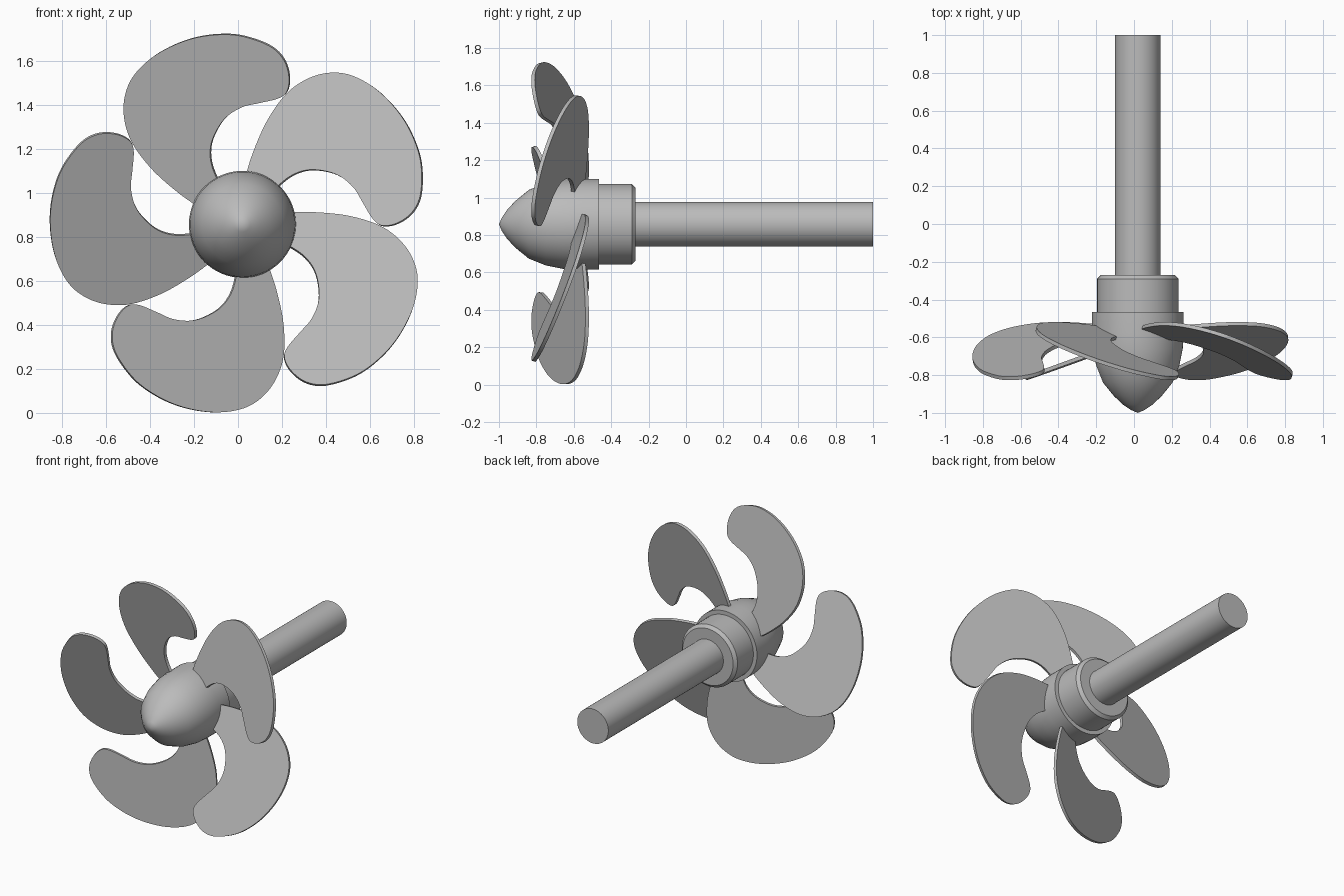
import bpy, bmesh, math
from mathutils import Vector

cube = bpy.data.objects.get("Cube")
if cube:
    bpy.data.objects.remove(cube, do_unlink=True)

HUB = Vector((0.02, 0, 0.857))
BLADES = 5

metal = bpy.data.materials.new("grey metal")
metal.use_nodes = True
GREY = (0.5, 0.5, 0.5, 1)
metal.diffuse_color = GREY
metal.node_tree.nodes["Principled BSDF"].inputs["Base Color"].default_value = GREY


def add_object(name, mesh, spin=0.0):
    obj = bpy.data.objects.new(name, mesh)
    bpy.context.collection.objects.link(obj)
    obj.location = HUB
    obj.rotation_euler.y = spin
    bpy.ops.object.select_all(action='DESELECT')
    obj.select_set(True)
    bpy.context.view_layer.objects.active = obj
    bpy.ops.object.shade_smooth_by_angle(angle=math.radians(32))
    return obj


def to_mesh(name, bm):
    bmesh.ops.recalc_face_normals(bm, faces=bm.faces)
    mesh = bpy.data.meshes.new(name)
    bm.to_mesh(mesh)
    bm.free()
    mesh.materials.append(metal)
    return mesh


def lathe(name, profile, steps=64):
    """Spin (y, radius) points around the y axis."""
    bm = bmesh.new()
    verts = [bm.verts.new((r, y, 0)) for y, r in profile]
    edges = [bm.edges.new(pair) for pair in zip(verts, verts[1:])]
    bmesh.ops.spin(bm, geom=verts + edges, cent=(0, 0, 0), axis=(0, 1, 0),
                   angle=math.tau, steps=steps)
    bmesh.ops.remove_doubles(bm, verts=bm.verts, dist=1e-4)
    return add_object(name, to_mesh(name, bm))


def smooth_loop(points, cuts=5):
    """Closed spline through the points."""
    pts = [Vector(p) for p in points]
    n, out = len(pts), []
    for i in range(n):
        a, b, c, d = (pts[(i + k) % n] for k in (-1, 0, 1, 2))
        for s in range(cuts):
            t = s / cuts
            out.append(b + (c - a) * t / 2 + (a * 2 - b * 5 + c * 4 - d) * t**2 / 2
                       + (b * 3 - a - c * 3 + d) * t**3 / 2)
    return out


# Pointed hub, stepped collar and drive shaft
lathe("nose_hub", [(-1, 0), (-.985, .035), (-.955, .08), (-.91, .127), (-.84, .184),
                   (-.75, .22), (-.66, .238), (-.58, .243), (-.465, .243), (-.465, 0)])
lathe("collar", [(-.47, 0), (-.47, .215), (-.29, .215), (-.27, .195), (-.27, 0)])
lathe("shaft", [(-.3, 0), (-.3, .12), (1, .12), (1, 0)])

# Curved blade outline, relative to the hub axis
OUTLINE = [(.12, .04), (.24, .052), (.36, .05), (.49, .034), (.62, -.007), (.71, -.07),
           (.77, -.152), (.796, -.25), (.78, -.365), (.73, -.478), (.655, -.58),
           (.555, -.665), (.46, -.71), (.36, -.732), (.28, -.715), (.218, -.665),
           (.19, -.607), (.205, -.56), (.26, -.495), (.315, -.43), (.347, -.34),
           (.336, -.235), (.295, -.162), (.225, -.108), (.12, -.06)]
THICK = 0.02
PITCH = 0.37
LEAN = math.radians(75)     # direction in which the blade runs back

slope = Vector((math.cos(LEAN), math.sin(LEAN))) * PITCH
normal = Vector((slope.x, -1, slope.y)).normalized()
bm = bmesh.new()
ring = [bm.verts.new(Vector((p.x, -.588 + p.dot(slope), p.y)) - normal * THICK / 2)
        for p in smooth_loop(OUTLINE)]
face = bm.faces.new(ring)
grown = bmesh.ops.extrude_face_region(bm, geom=[face], use_keep_orig=True)
bmesh.ops.translate(bm, vec=normal * THICK,
                    verts=[g for g in grown["geom"] if isinstance(g, bmesh.types.BMVert)])
blade_mesh = to_mesh("blade", bm)
for i in range(BLADES):
    add_object(f"blade_{i + 1}", blade_mesh, i * math.tau / BLADES)
